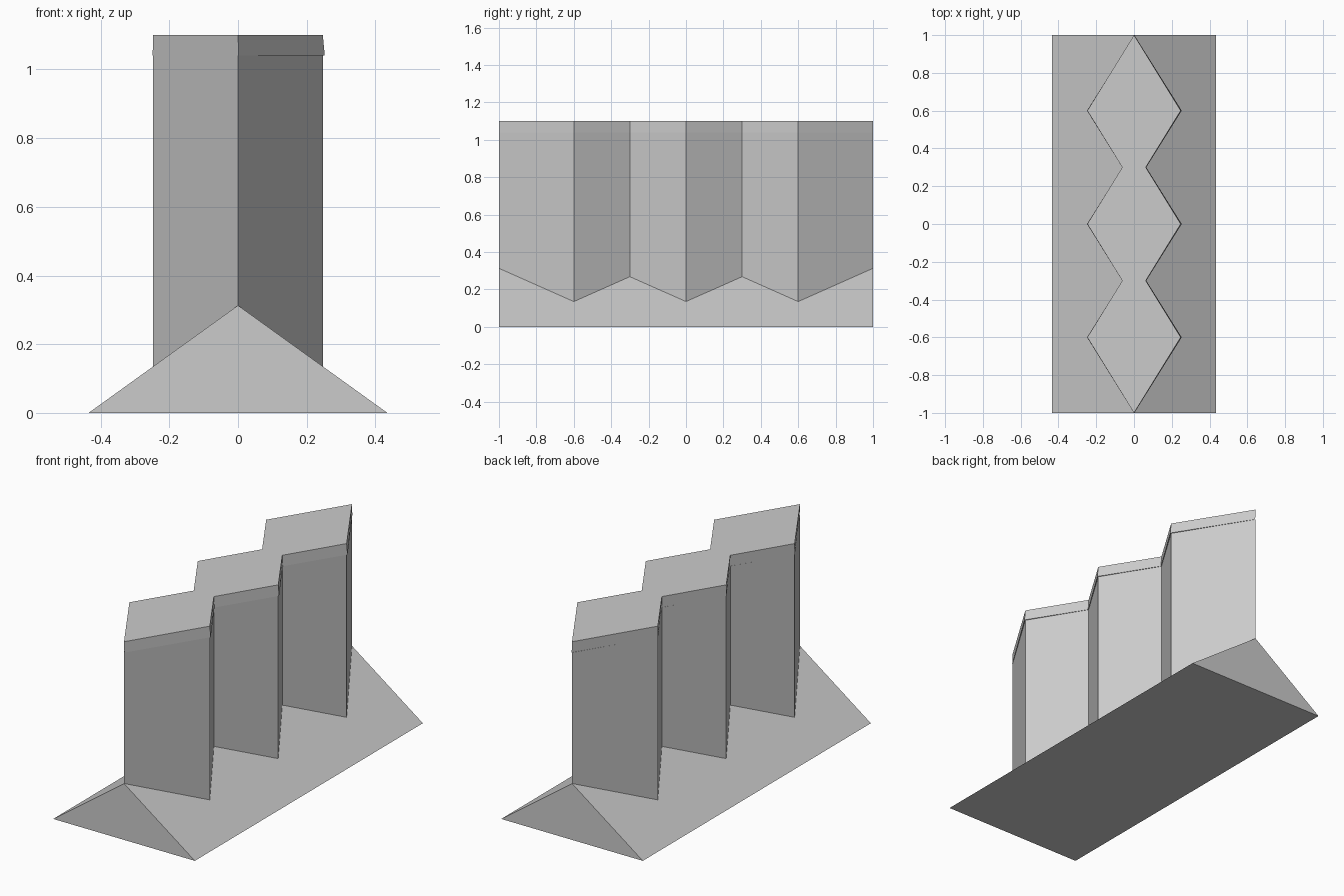
import bpy

if "Cube" in bpy.data.objects:
    bpy.data.objects.remove(bpy.data.objects["Cube"])

HALF_W, RIDGE = 0.435, 0.313
TOP, BAND = 1.10, 1.04


def make(name, verts, faces):
    mesh = bpy.data.meshes.new(name)
    mesh.from_pydata(verts, [], faces)
    obj = bpy.data.objects.new(name, mesh)
    bpy.context.collection.objects.link(obj)
    return obj


def roof(x):
    return RIDGE * (1 - abs(x) / HALF_W)


def walls(n, start):
    return [(start + i, start + (i + 1) % n, start + n + (i + 1) % n, start + n + i)
            for i in range(n)]


# Triangular prism base
section = [(-HALF_W, 0), (HALF_W, 0), (0, RIDGE)]
make("wedge_base",
     [(x, y, z) for y in (-1, 1) for x, z in section],
     [(0, 1, 2), (5, 4, 3), (0, 3, 4, 1), (1, 4, 5, 2), (2, 5, 3, 0)])

# Zigzag plan shared by the wall and its cap, counter-clockwise from the front tip
right = [(0.247, -0.6), (0.062, -0.3), (0.247, 0), (0.062, 0.3), (0.247, 0.6)]
plan = [(0, -1)] + right + [(0, 1)] + [(-x, y) for x, y in reversed(right)]
n = len(plan)
half = n // 2

# Wall rising from the sloping base faces
make("zigzag_wall",
     [(x, y, roof(x)) for x, y in plan] + [(x, y, BAND) for x, y in plan],
     walls(n, 0) + [tuple(range(half, -1, -1)),
                    (0,) + tuple(range(n - 1, half - 1, -1)),
                    tuple(range(n, 2 * n))])

# Cap band, its lower rim slightly offset so the sides lean
make("top_cap",
     [(x * 1.015 + 0.002, y, BAND) for x, y in plan] + [(x, y, TOP) for x, y in plan],
     walls(n, 0) + [tuple(range(n - 1, -1, -1)), tuple(range(n, 2 * n))])
